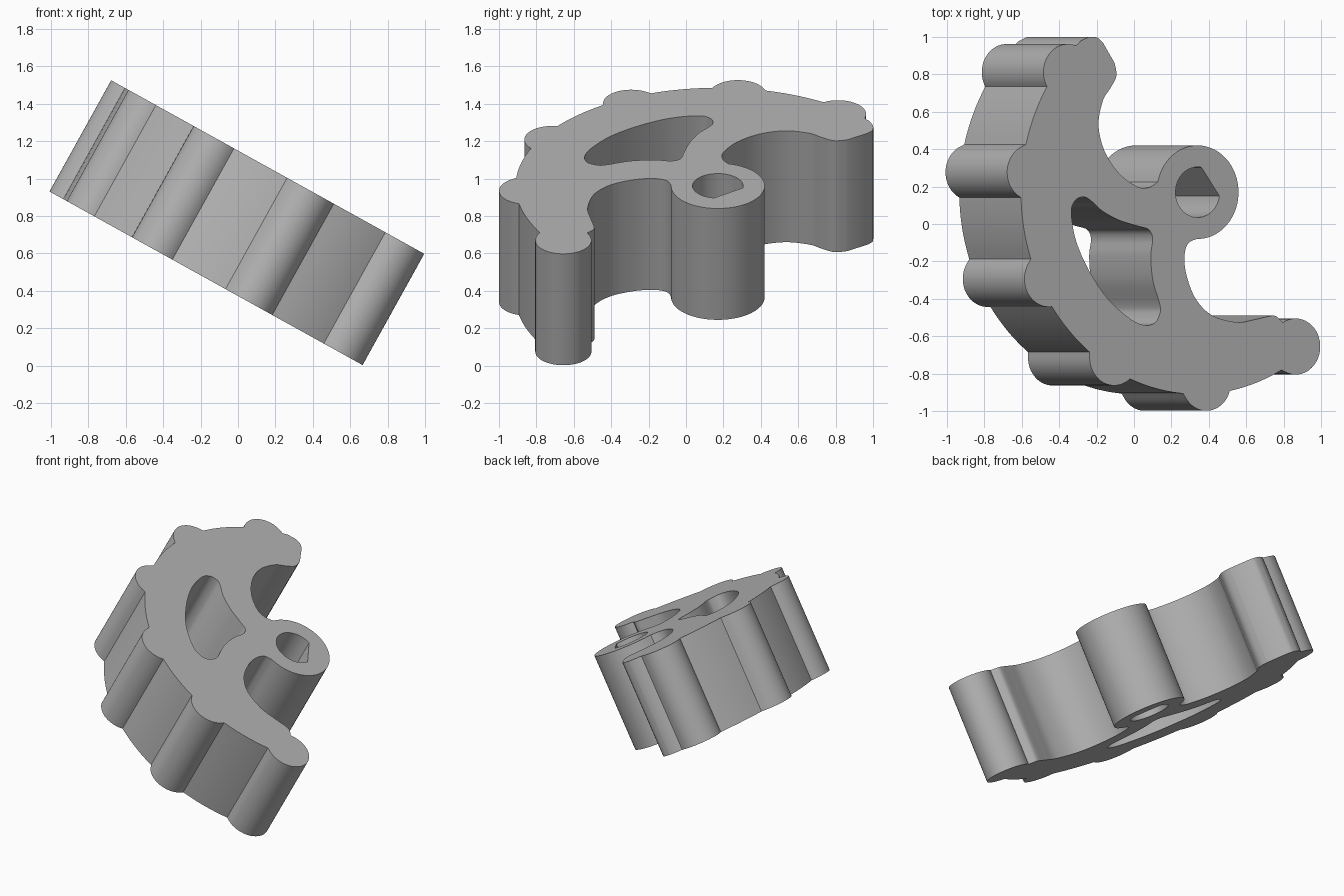
import bpy, bmesh
from math import radians, sin, cos, pi
from mathutils import Vector

cube = bpy.data.objects.get("Cube")
if cube:
    bpy.data.objects.remove(cube)

HUB = (0.389, 0.17)
THICK = 0.68
TILT = radians(29)


def arc(center, r, a0, a1, n):
    """Points on an arc, angles in degrees."""
    angles = [radians(a0 + (a1 - a0) * i / n) for i in range(n + 1)]
    return [Vector((center[0] + r * cos(a), center[1] + r * sin(a), 0)) for a in angles]


def smooth(points, closed=False, n=6):
    """Catmull-Rom curve through a few points."""
    p = [Vector((x, y, 0)) for x, y in points]
    p = [p[-1]] + p + p[:2] if closed else [p[0]] + p + [p[-1]]
    out = []
    for a, b, c, d in zip(p, p[1:], p[2:], p[3:]):
        for i in range(n):
            t = i / n
            out.append(0.5 * (2 * b + (c - a) * t + (2 * a - 5 * b + 4 * c - d) * t * t
                              + (3 * b - a - 3 * c + d) * t ** 3))
    return out if closed else out + [p[-2]]


# Outer rim with six evenly spaced grip lobes
outline = arc(HUB, 1.08, 131.5, 133.4, 2)
for k in range(6):
    a = 141 + 33 * k
    center = arc(HUB, 1.02, a, a, 1)[0]
    last = k == 5
    outline += arc(center, 0.15, a - 70, a + (176 if last else 70), 36 if last else 22)
    if not last:
        outline += arc(HUB, 1.08, a + 7.7, a + 25.3, 10)

# Lower bay, hub, upper bay and rounded tip
outline += smooth([(0.88, -0.5), (0.846, -0.49), (0.743, -0.51), (0.63, -0.525), (0.48, -0.49),
                   (0.377, -0.4), (0.32, -0.27), (0.309, -0.17), (0.33, -0.105), (0.375, -0.082)])
outline += arc(HUB, 0.25, -88, 157, 40)
outline += smooth([(0.145, 0.225), (0.09, 0.195), (0.02, 0.2), (-0.09, 0.27), (-0.18, 0.39),
                   (-0.217, 0.53), (-0.19, 0.66), (-0.149, 0.72), (-0.108, 0.79), (-0.118, 0.86)])
outline += smooth([(-0.19, 0.97), (-0.225, 0.997), (-0.275, 1.0)])

# D-shaped shaft hole and curved web window
shaft_hole = arc(HUB, 0.135, 80, 351, 36)
window = smooth([(-0.383, 0.06), (-0.36, 0.125), (-0.309, 0.145), (-0.263, 0.125), (-0.194, 0.07),
                 (-0.09, 0.02), (0.02, -0.01), (0.09, -0.03), (0.114, -0.08), (0.103, -0.17),
                 (0.115, -0.3), (0.158, -0.43), (0.158, -0.48), (0.126, -0.53), (0.057, -0.54),
                 (-0.034, -0.5), (-0.16, -0.4), (-0.274, -0.25), (-0.354, -0.09)], closed=True)

# Fill the flat profile and extrude it into a thick plate
bm = bmesh.new()
for loop in (outline, shaft_hole, window):
    verts = []
    for co in loop:
        if not verts or (co - verts[-1].co).length > 0.004:
            verts.append(bm.verts.new(co))
    for v, w in zip(verts, verts[1:] + verts[:1]):
        bm.edges.new((v, w))
bmesh.ops.triangle_fill(bm, edges=bm.edges[:], use_beauty=True, use_dissolve=False,
                        normal=(0, 0, 1))
ext = bmesh.ops.extrude_face_region(bm, geom=bm.faces[:], use_keep_orig=True)
moved = [g for g in ext["geom"] if isinstance(g, bmesh.types.BMVert)]
bmesh.ops.translate(bm, verts=moved, vec=(0, 0, -THICK))
bmesh.ops.recalc_face_normals(bm, faces=bm.faces[:])
mesh = bpy.data.meshes.new("lobed_knob_plate")
bm.to_mesh(mesh)
bm.free()

# Plain grey material
grey = bpy.data.materials.new("grey")
grey.use_nodes = True
color = (0.45, 0.45, 0.45, 1)
grey.diffuse_color = color
grey.node_tree.nodes["Principled BSDF"].inputs["Base Color"].default_value = color
mesh.materials.append(grey)

plate = bpy.data.objects.new("lobed_knob_plate", mesh)
bpy.context.collection.objects.link(plate)
plate.location = (0, 0, 1.15)
plate.rotation_euler = (0, TILT, 0)
bpy.ops.object.select_all(action="DESELECT")
plate.select_set(True)
bpy.context.view_layer.objects.active = plate
bpy.ops.object.shade_smooth_by_angle(angle=radians(30))
